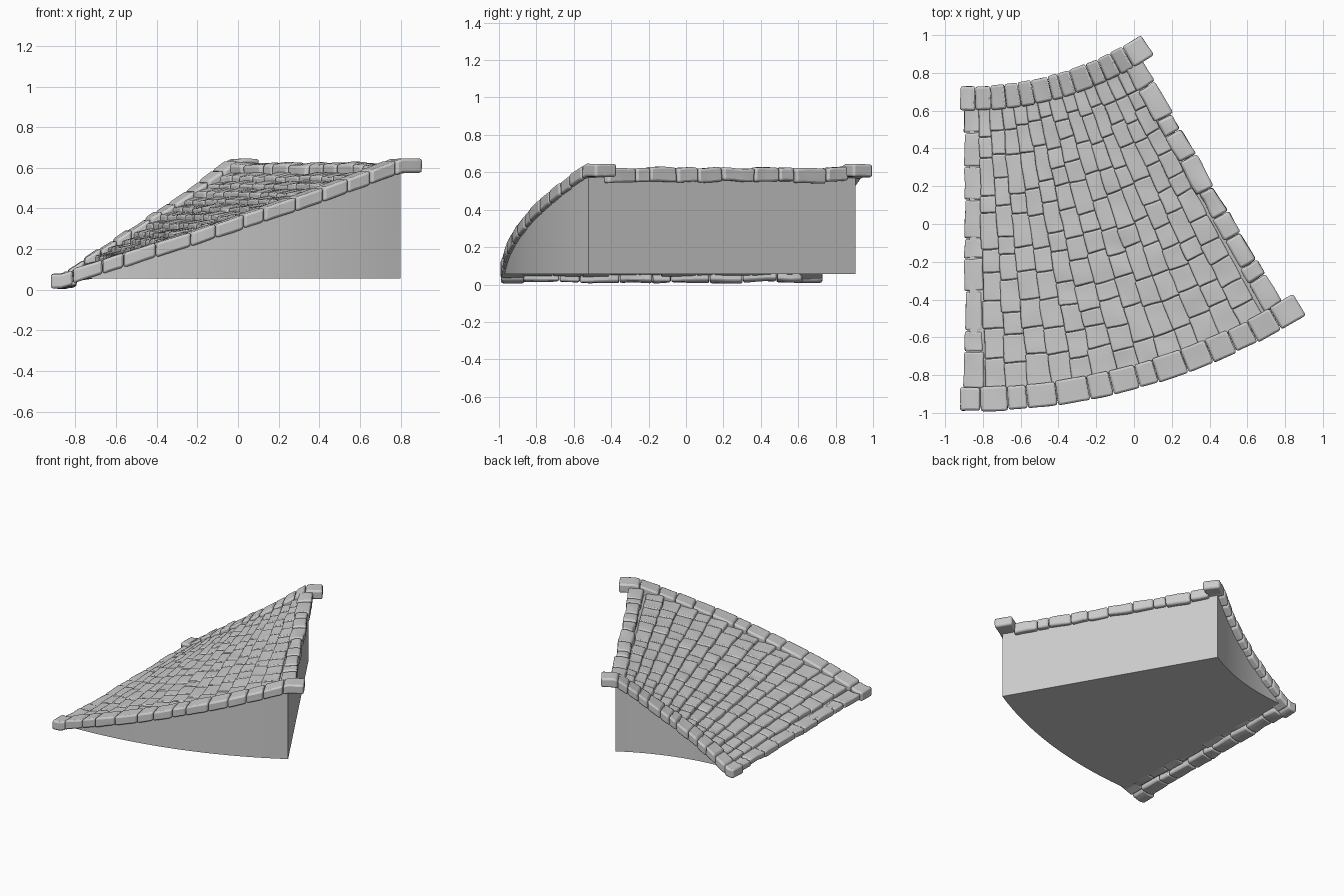
import bpy, bmesh, math, random
from mathutils import Vector, noise

if "Cube" in bpy.data.objects:
    bpy.data.objects.remove(bpy.data.objects["Cube"])

random.seed(4)
CX, CY, ANG = -0.87, 2.37, 30.0      # arc centre and swept angle
R_IN, R_OUT = 1.705, 3.297           # curb centre radii


def height(deg):
    return 0.043 + 0.565 * min(max(deg / ANG, 0), 1)


def place(r, deg, z):
    a = math.radians(deg)
    return Vector((CX + r * math.sin(a), CY - r * math.cos(a), z))


def finish(bm, name, bevel=0.0):
    bmesh.ops.recalc_face_normals(bm, faces=bm.faces[:])
    me = bpy.data.meshes.new(name)
    bm.to_mesh(me)
    bm.free()
    ob = bpy.data.objects.new(name, me)
    bpy.context.collection.objects.link(ob)
    if bevel:
        m = ob.modifiers.new("worn_edges", "BEVEL")
        m.width, m.segments, m.limit_method = bevel, 2, "ANGLE"
        m.angle_limit = math.radians(50)
    bpy.ops.object.select_all(action="DESELECT")
    ob.select_set(True)
    bpy.context.view_layer.objects.active = ob
    bpy.ops.object.shade_smooth_by_angle(angle=math.radians(40))
    return ob


# shared subdivided unit cube that every stone is shaped from
unit = bmesh.new()
bmesh.ops.create_cube(unit, size=1)
bmesh.ops.subdivide_edges(unit, edges=unit.edges[:], cuts=3, use_grid_fill=True)
unit.verts.index_update()
UNIT_CO = [v.co + Vector((0.5, 0.5, 0.5)) for v in unit.verts]
UNIT_FACES = [[v.index for v in f.verts] for f in unit.faces]
unit.free()


# one worn stone: the unit cube bent into the arc space
def stone(bm, r0, r1, t0, t1, bottom, top, rough=0.006, flatten=0.0, offset=0.0):
    lift = random.uniform(-0.004, 0.004)
    tmid = (t0 + t1) / 2
    verts = []
    for x, y, z in UNIT_CO:
        r, t = r0 + (r1 - r0) * x, t0 + (t1 - t0) * y
        h = height(t) * (1 - flatten) + height(tmid) * flatten
        p = place(r, t, h + bottom + (top - bottom) * z + lift)
        # sideways shift keeps the end borders parallel to their edges
        a = math.radians(t)
        p += Vector((math.cos(a), math.sin(a), 0)) * offset
        verts.append(bm.verts.new(p + noise.noise_vector(p * 9) * rough))
    for f in UNIT_FACES:
        bm.faces.new([verts[i] for i in f])


def splits(a, b, n, jitter=0.22):
    step = (b - a) / n
    return [a] + [a + step * (i + random.uniform(-jitter, jitter)) for i in range(1, n)] + [b]


# solid wedge under the paving
bm = bmesh.new()
rings = []
N = 32
for i in range(N + 1):
    d = ANG * i / N
    top = max(0.056, height(d) - 0.018)
    rings.append([bm.verts.new(place(r, d, z)) for r, z in
                  ((1.69, 0.055), (3.34, 0.055), (3.34, top), (1.69, top))])
for a, b in zip(rings, rings[1:]):
    for k in range(4):
        bm.faces.new((a[k], a[(k + 1) % 4], b[(k + 1) % 4], b[k]))
bm.faces.new(rings[0])
bm.faces.new(rings[-1])
finish(bm, "ramp_base")

# radial rows of stepped paving stones
bm = bmesh.new()
rows = splits(1.6, 28.5, 13, 0.08)
for a, b in zip(rows, rows[1:]):
    cuts = splits(1.74, 3.25, random.choice((10, 11, 12)))
    for r0, r1 in zip(cuts, cuts[1:]):
        stone(bm, r0 + 0.001, r1 - 0.001, a - 0.15 + random.uniform(-0.1, 0.1), b,
              -0.035, 0.008, 0.007, flatten=0.55)
finish(bm, "paving_stones", 0.008)

# curbs along the inner and outer arcs, with flat overhanging ends
for name, rad, n, start, end in (("inner_curb", R_IN, 11, -1.7, 33.5),
                                 ("outer_curb", R_OUT, 12, -0.9, 32.0)):
    bm = bmesh.new()
    marks = [start] + splits(1.0, 29.4, n) + [end]
    for a, b in zip(marks, marks[1:]):
        w = 0.0635 + random.uniform(-0.003, 0.003)
        stone(bm, rad - w, rad + w, a + 0.03, b - 0.03, -0.033, 0.037, 0.003)
    finish(bm, name, 0.012)

# border stones along the low and high edges
for name, deg, off, n in (("low_border", 0.0, 0.022, 9), ("high_border", ANG, -0.012, 10)):
    bm = bmesh.new()
    cuts = splits(1.75, 3.24, n)
    for r0, r1 in zip(cuts, cuts[1:]):
        half = math.degrees(0.046 / ((r0 + r1) / 2)) * random.uniform(0.9, 1.15)
        low = -0.03 if deg == 0 else random.uniform(-0.065, -0.05)
        stone(bm, r0 + 0.002, r1 - 0.002, deg - half, deg + half, low, 0.017, 0.008,
              flatten=0.5, offset=off)
    finish(bm, name, 0.012)
